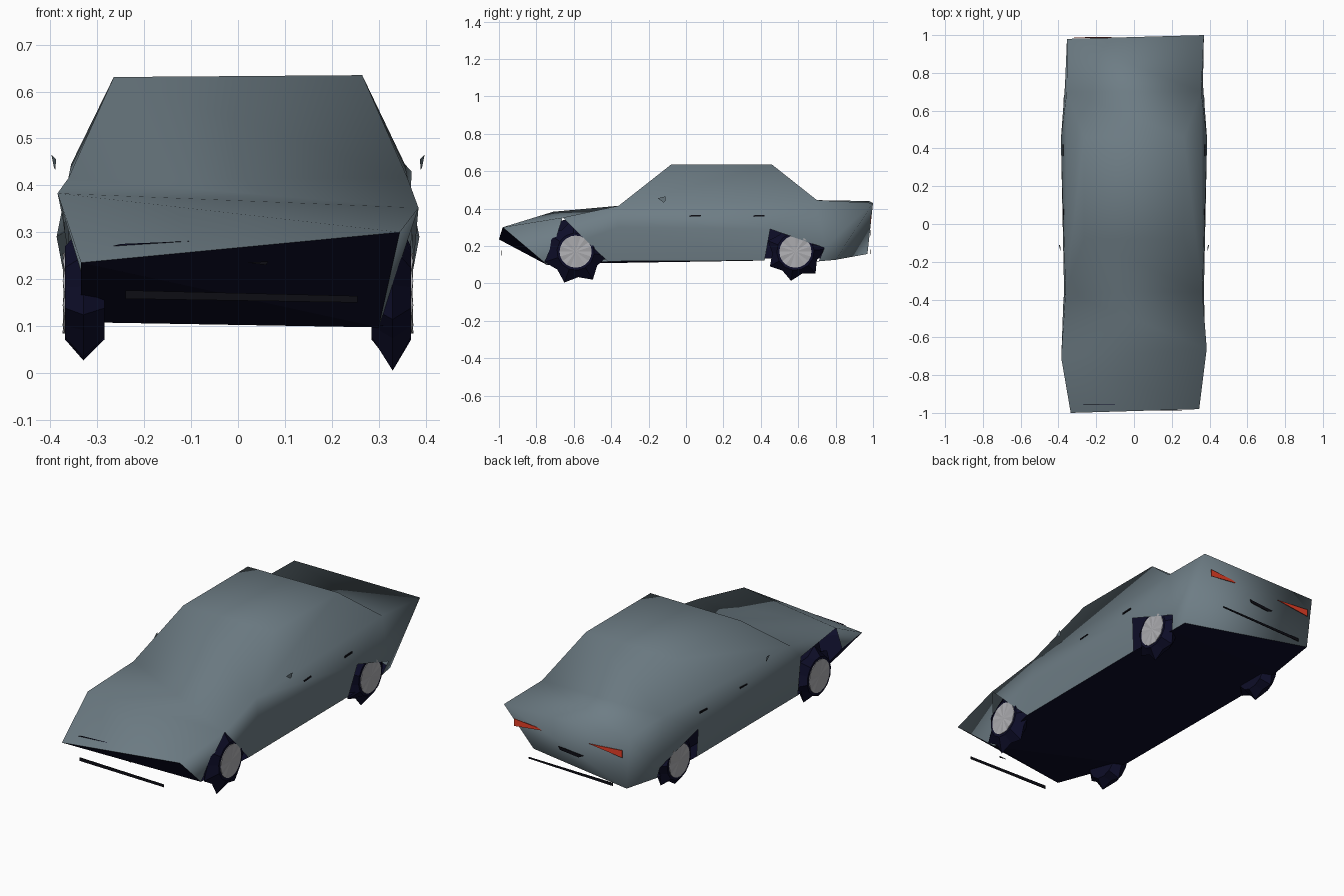
import bpy, bmesh
from math import cos, sin, pi

cube = bpy.data.objects.get("Cube")
if cube:
    bpy.data.objects.remove(cube, do_unlink=True)


def material(name, colour):
    m = bpy.data.materials.new(name)
    m.use_nodes = True
    m.diffuse_color = (*colour, 1)
    bsdf = next(n for n in m.node_tree.nodes if n.type == 'BSDF_PRINCIPLED')
    bsdf.inputs["Base Color"].default_value = (*colour, 1)
    bsdf.inputs["Roughness"].default_value = 0.7
    return m


PAINT = material("slate_paint", (0.155, 0.205, 0.235))
DARK = material("navy_black", (0.004, 0.004, 0.021))
METAL = material("wheel_grey", (0.41, 0.41, 0.43))
RED = material("tail_red", (0.8, 0.05, 0.02))
BLACK = material("trim_black", (0.004, 0.004, 0.007))


def build(name, verts, faces, mat, smooth=False):
    bm = bmesh.new()
    vs = [bm.verts.new(v) for v in verts]
    for f in faces:
        bm.faces.new([vs[i] for i in f])
    bmesh.ops.recalc_face_normals(bm, faces=bm.faces)
    for f in bm.faces:
        f.smooth = smooth
    me = bpy.data.meshes.new(name)
    bm.to_mesh(me)
    bm.free()
    me.materials.append(mat)
    ob = bpy.data.objects.new(name, me)
    bpy.context.collection.objects.link(ob)
    return ob


def plate(name, outline, axis, at, mat, thick=0.003):
    """Thin slab of an outline, lying across the x or y axis."""
    put = (lambda p, d: (d, *p)) if axis == 'x' else (lambda p, d: (p[0], d, p[1]))
    n = len(outline)
    verts = [put(p, at + d) for d in (-thick / 2, thick / 2) for p in outline]
    faces = [range(n), range(n, 2 * n)]
    faces += [(i, (i + 1) % n, n + (i + 1) % n, n + i) for i in range(n)]
    return build(name, verts, faces, mat)


# Named points of one side of the shell; x is mirrored for the other side
side = dict(
    nose=(.345, -.98, .30), fender=(.385, -.66, .352), cowl=(.362, -.36, .415),
    deck=(.356, .70, .445), tail=(.37, 1.0, .43),
    roof_f=(.265, -.08, .635), roof_r=(.265, .46, .635),
    chin=(.30, -.74, .097), arch=(.375, -.54, .235),
    belt_f=(.37, -.36, .30), belt_r=(.387, .45, .29),
    sill_f=(.355, -.42, .118), sill_r=(.355, .42, .122),
    quarter=(.365, .74, .19), skirt=(.345, .71, .118), valance=(.335, .80, .126))
# The body is slightly skewed, so the right side moves a few points
skew = dict(nose=(.335, -1.0, .235), fender=(.385, -.71, .383),
            chin=(.335, -.83, .215), arch=(.375, -.43, .335),
            sill_f=(.335, -.46, .108), skirt=(.335, .72, .12),
            roof_f=(.265, -.08, .631), roof_r=(.265, .46, .631),
            tail=(.355, .98, .44), valance=(.33, .97, .157))
sides = {1: side, -1: {**side, **skew}}

# Painted shell
names = list(side)
verts = [(s * p[0], p[1], p[2]) for s in (1, -1) for p in sides[s].values()]


def idx(n, s):
    return names.index(n) + (0 if s == 1 else len(names))


panels = ["nose chin fender", "fender cowl arch", "arch cowl belt_f", "arch belt_f sill_f",
          "cowl deck belt_r belt_f", "belt_f belt_r sill_r sill_f",
          "belt_r deck quarter", "deck tail quarter", "quarter tail valance",
          "quarter valance skirt", "cowl roof_f roof_r deck"]
faces = [[idx(n, s) for n in p.split()] for s in (1, -1) for p in panels]
spine = "nose fender cowl roof_f roof_r deck tail valance".split()
for a, b in zip(spine, spine[1:]):
    faces.append([idx(a, 1), idx(a, -1), idx(b, -1), idx(b, 1)])
build("body_shell", verts, faces, PAINT, True)

# Dark underside, from the slanted nose to the tail
under = [["nose", "chin"], ["chin", "sill_f"], ["sill_f", "sill_r"],
         ["sill_r", "skirt"], ["skirt", "valance"]]
faces = [(idx("nose", 1), idx("nose", -1), idx("chin", 1)),
         (idx("chin", 1), idx("nose", -1), idx("sill_f", -1)),
         (idx("nose", -1), idx("chin", -1), idx("sill_f", -1)),
         (idx("chin", 1), idx("sill_f", -1), idx("sill_f", 1))]
for a, b in under[2:]:
    faces.append((idx(a, 1), idx(a, -1), idx(b, -1), idx(b, 1)))
build("underside", verts, faces, DARK)

# Dark inner wheel wells
outline = ((-.42, .125), (.8, .135), (.8, .40), (-.36, .39), (-.7, .33), (-.74, .2))
n = len(outline)
well = [(s * .28, y, z) for s in (1, -1) for y, z in outline]
build("wheel_wells", well,
      [range(n), range(n, 2 * n)] + [(i, (i + 1) % n, n + (i + 1) % n, n + i) for i in range(n)],
      DARK)


# Wheels: ridged jagged tyre and a faceted hub disc
def wheel(label, s, y, z, radius, turn):
    n = 14
    rings = ((.285, .1, .1), (.33, radius, radius * .78), (.369, .1, .1))
    verts = []
    for x, r0, r1 in rings:
        for i in range(n):
            t = 2 * pi * i / n + turn
            r = r0 if i % 2 == 0 else r1
            verts.append((s * x, y + r * cos(t), z + r * sin(t)))
    faces = [range(n), range(2 * n, 3 * n)]
    faces += [(k * n + i, k * n + (i + 1) % n, (k + 1) * n + (i + 1) % n, (k + 1) * n + i)
              for k in (0, 1) for i in range(n)]
    build(label + "_tyre", verts, faces, DARK)

    m = 20
    verts = [(s * .372, y, z)]
    for x, r in ((.370, .086), (.36, .086)):
        for i in range(m):
            t = 2 * pi * i / m
            lift = .004 * (i % 2)
            verts.append((s * (x + lift), y + r * cos(t), z + r * sin(t)))
    faces = [(0, 1 + i, 1 + (i + 1) % m) for i in range(m)]
    faces += [(1 + i, 1 + (i + 1) % m, 1 + m + (i + 1) % m, 1 + m + i) for i in range(m)]
    build(label + "_hub", verts, faces, METAL)


for s, tag in ((1, "left"), (-1, "right")):
    wheel("front_" + tag, s, -.59, .17, .176 if s == 1 else .145, -1.92)
    wheel("rear_" + tag, s, .585, .17, .158 if s == 1 else .145, -1.72)
    # Door handles and mirrors
    for y, x, part in ((.05, .372, "front"), (.39, .376, "rear")):
        plate(f"{part}_{tag}_handle", [(y - .03, .364), (y + .03, .367), (y + .03, .359),
                                       (y - .03, .356)], 'x', s * x, BLACK, .006)
    build(tag + "_mirror", [(s * .388, -.15, .455), (s * .398, -.11, .465),
                            (s * .39, -.12, .432), (s * .393, -.11, .44)],
          [(0, 1, 2), (0, 1, 3), (0, 2, 3), (1, 2, 3)], PAINT)
    # Tapered tail lights
    plate(tag + "_tail_light", [(s * .318, .363), (s * .318, .324), (s * .12, .347)],
          'y', .988, RED)

# Thin bumper strips and small trim
plate("front_bumper_strip", [(-.24, .176), (.255, .164), (.255, .15), (-.24, .158)],
      'y', -.985, BLACK)
plate("rear_bumper_strip", [(-.26, .174), (.235, .18), (.235, .172), (-.26, .158)],
      'y', .985, BLACK)
plate("rear_trim", [(-.09, .272), (.06, .285), (.05, .268), (-.06, .257)], 'y', .986, BLACK)
plate("front_trim", [(.02, .235), (.065, .238), (.06, .230)], 'y', -.985, BLACK)
plate("hood_trim", [(-.27, .27), (-.1, .281), (-.25, .275)], 'y', -.955, DARK)
